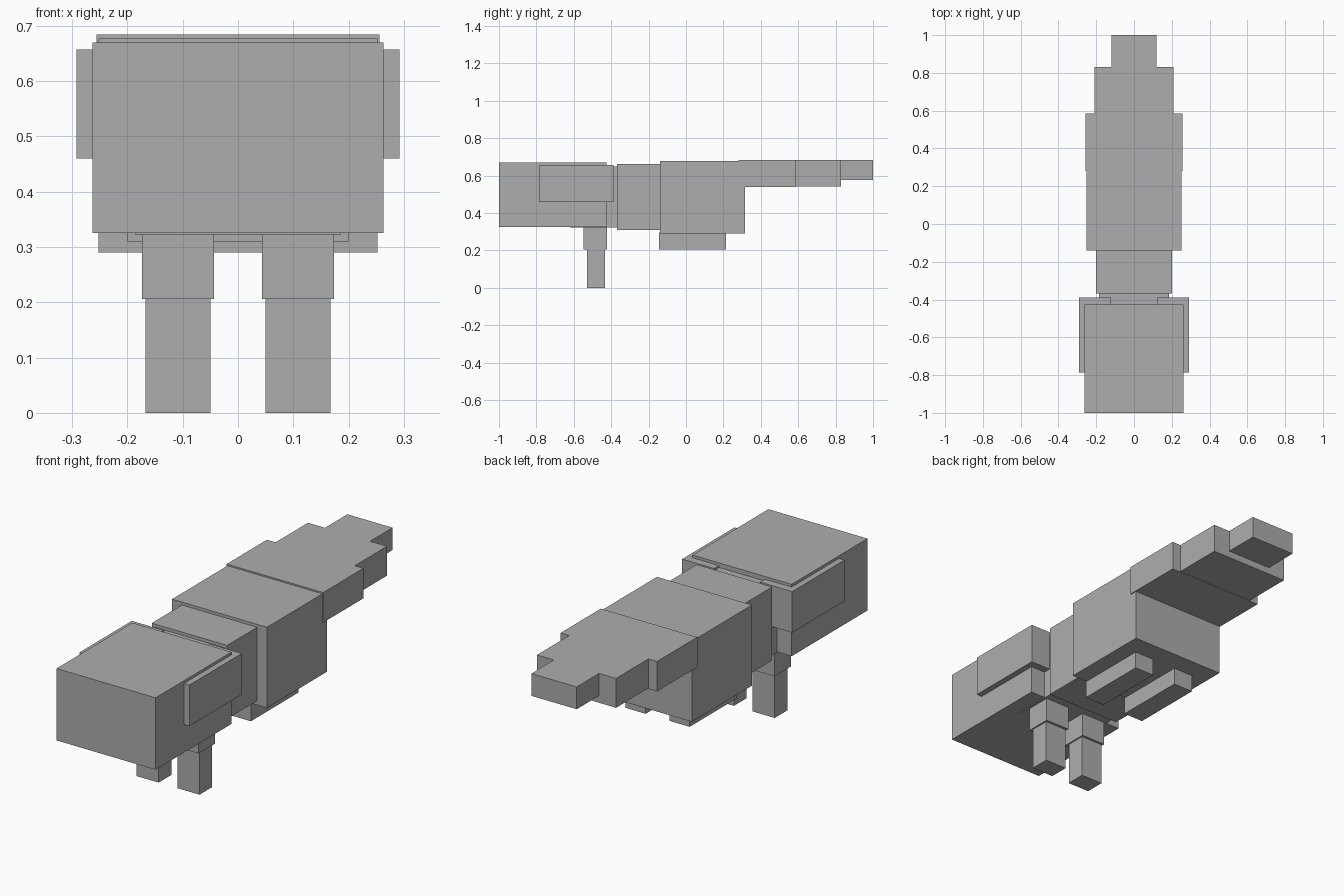
import bpy
import bmesh
from mathutils import Vector

if "Cube" in bpy.data.objects:
    bpy.data.objects.remove(bpy.data.objects["Cube"], do_unlink=True)

# Single flat material
grey = bpy.data.materials.new("plain grey")
grey.use_nodes = True
GREY = (0.42, 0.42, 0.42, 1)
grey.diffuse_color = GREY
grey.node_tree.nodes["Principled BSDF"].inputs["Base Color"].default_value = GREY


def block(name, x, y, z):
    """Box spanning the given (low, high) range on each axis."""
    spans = (x, y, z)
    bm = bmesh.new()
    bmesh.ops.create_cube(bm, size=1)
    bmesh.ops.scale(bm, vec=Vector([hi - lo for lo, hi in spans]), verts=bm.verts)
    mesh = bpy.data.meshes.new(name)
    bm.to_mesh(mesh)
    bm.free()
    mesh.materials.append(grey)
    obj = bpy.data.objects.new(name, mesh)
    obj.location = [(lo + hi) / 2 for lo, hi in spans]
    bpy.context.collection.objects.link(obj)
    return obj


def centred(name, half_width, y, z):
    return block(name, (-half_width, half_width), y, z)


def pair(name, x, y, z):
    block("left_" + name, x, y, z)
    block("right_" + name, (-x[1], -x[0]), y, z)


# Head, neck and body
centred("head", 0.263, (-1.0, -0.425), (0.325, 0.67))
centred("neck", 0.185, (-0.62, -0.30), (0.322, 0.648))
centred("chest", 0.20, (-0.368, -0.12), (0.31, 0.663))
centred("hind_body", 0.252, (-0.14, 0.315), (0.29, 0.677))

# Tapering tail
centred("tail_base", 0.256, (0.28, 0.585), (0.54, 0.684))
centred("tail_middle", 0.21, (0.58, 0.83), (0.543, 0.684))
centred("tail_tip", 0.12, (0.82, 1.0), (0.577, 0.684))

# Ears wrapping the rear sides of the head
pair("ear", (0.122, 0.292), (-0.785, -0.388), (0.46, 0.657))

# Front legs and hind feet
pair("upper_front_leg", (0.043, 0.174), (-0.547, -0.422), (0.206, 0.34))
pair("lower_front_leg", (0.05, 0.167), (-0.53, -0.434), (0.0, 0.21))
pair("hind_foot", (0.064, 0.17), (-0.145, 0.215), (0.206, 0.295))
